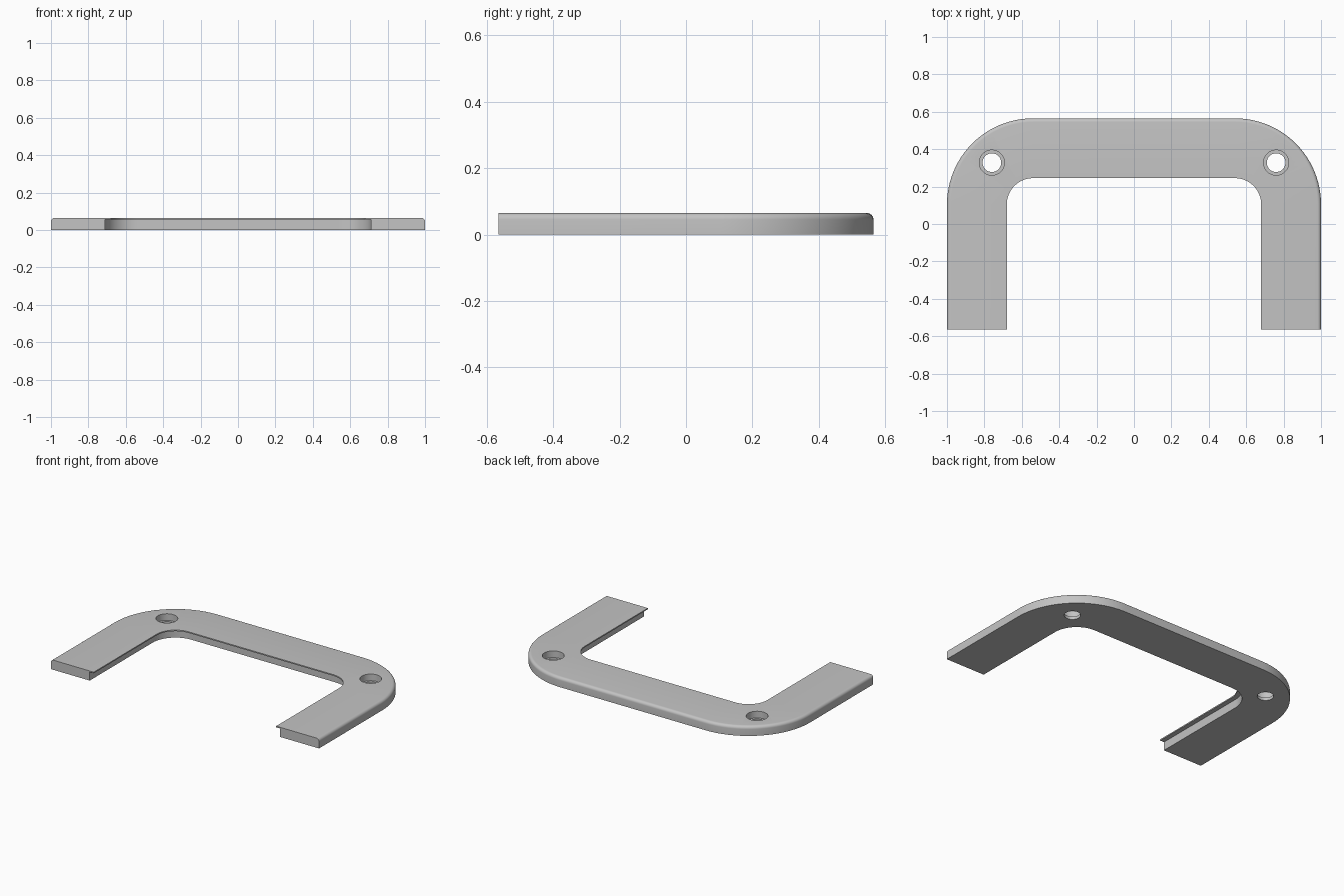
import bpy, bmesh
from math import sin, cos, pi, radians

cube = bpy.data.objects.get("Cube")
if cube:
    bpy.data.objects.remove(cube)

grey = bpy.data.materials.new("plain_grey")
grey.use_nodes = True
colour = (0.55, 0.55, 0.55, 1)
grey.diffuse_color = colour
grey.node_tree.nodes["Principled BSDF"].inputs["Base Color"].default_value = colour

HEIGHT, LIP_Z, FILLET = 0.065, 0.057, 0.02
OUTER, WALL, LIP = 0.46, 0.17, 0.14      # radii about the corner centres
CORNER_X, CORNER_Y, END_Y = 0.54, 0.105, -0.565


def make_object(name, rings, closed=False):
    """Skin a row of equal point rings and cap both ends."""
    bm = bmesh.new()
    rows = [[bm.verts.new(p) for p in ring] for ring in rings]
    n = len(rows[0])
    for a, b in zip(rows, rows[1:]):
        for i in range(n):
            j = (i + 1) % n
            bm.faces.new((a[i], a[j], b[j], b[i]))
    bm.faces.new(rows[0][::-1])
    bm.faces.new(rows[-1])
    bmesh.ops.recalc_face_normals(bm, faces=bm.faces)
    mesh = bpy.data.meshes.new(name)
    bm.to_mesh(mesh)
    bm.free()
    mesh.materials.append(grey)
    ob = bpy.data.objects.new(name, mesh)
    bpy.context.collection.objects.link(ob)
    return ob


# Cross-section: rounded outer top edge, thin lip overhanging the inner wall
section = [(WALL, 0), (OUTER, 0)]
for k in range(7):
    a = k / 6 * pi / 2
    section.append((OUTER - FILLET + FILLET * cos(a), HEIGHT - FILLET + FILLET * sin(a)))
section += [(LIP, HEIGHT), (LIP, LIP_Z), (WALL, LIP_Z)]

# Path: leg, corner, back bar, corner, leg
STEPS = 24
stations = [(CORNER_X, END_Y, 0)]
for side in (0, 1):
    for k in range(STEPS + 1):
        stations.append((CORNER_X * (1 - 2 * side), CORNER_Y, (side + k / STEPS) * pi / 2))
stations.append((-CORNER_X, END_Y, pi))
frame = make_object("frame", [[(x + r * cos(a), y + r * sin(a), z) for r, z in section]
                              for x, y, a in stations])

# Counterbored screw holes
bore = [(0.05, -0.05), (0.05, 0.02), (0.067, 0.02), (0.067, 0.12)]
for label, hx in (("left", 0.76), ("right", -0.76)):
    cutter = make_object(label + "_hole_cutter",
                         [[(hx + r * cos(2 * pi * i / 40), 0.328 + r * sin(2 * pi * i / 40), z)
                           for i in range(40)] for r, z in bore])
    cutter.hide_render = True
    mod = frame.modifiers.new(label + "_hole", "BOOLEAN")
    mod.operation = "DIFFERENCE"
    mod.solver = "EXACT"
    mod.object = cutter
    bpy.ops.object.select_all(action="DESELECT")
    frame.select_set(True)
    bpy.context.view_layer.objects.active = frame
    bpy.ops.object.modifier_apply(modifier=mod.name)
    bpy.data.objects.remove(cutter)

bpy.ops.object.shade_smooth_by_angle(angle=radians(30))
